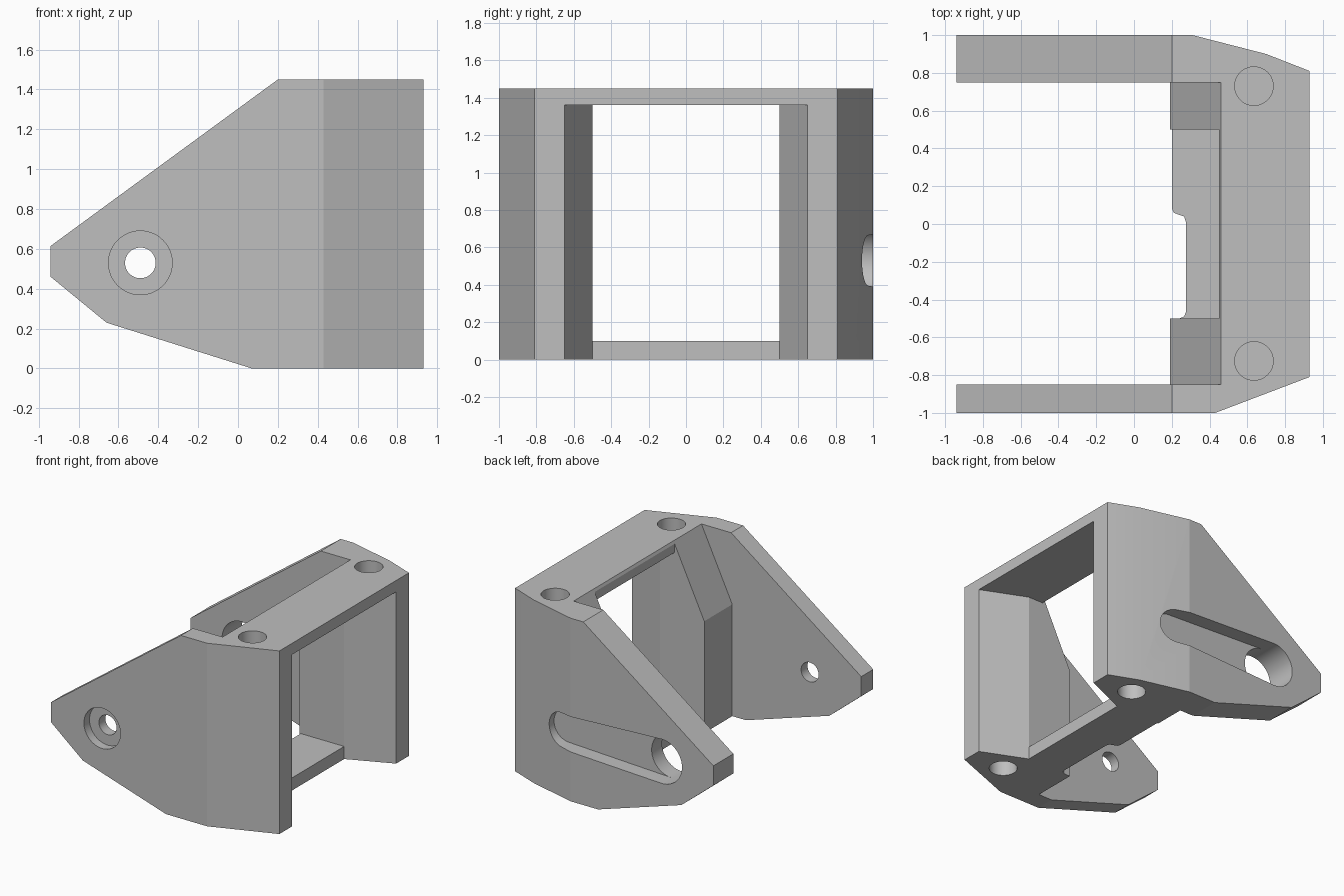
import bpy, bmesh, math
from mathutils import Vector

cube = bpy.data.objects.get("Cube")
if cube:
    bpy.data.objects.remove(cube, do_unlink=True)

grey = bpy.data.materials.new("plain grey")
grey.use_nodes = True
colour = (0.52, 0.52, 0.52, 1)
grey.diffuse_color = colour
grey.node_tree.nodes["Principled BSDF"].inputs["Base Color"].default_value = colour


def prism(name, points, axis, low, high):
    """Extrude a flat outline along z (points are x, y) or y (points are x, z)."""
    def place(a, b, h):
        return (a, b, h) if axis == "z" else (a, h, b)
    bm = bmesh.new()
    face = bm.faces.new([bm.verts.new(place(a, b, low)) for a, b in points])
    grown = bmesh.ops.extrude_face_region(bm, geom=[face])["geom"]
    moved = [v for v in grown if isinstance(v, bmesh.types.BMVert)]
    bmesh.ops.translate(bm, verts=moved, vec=Vector(place(0, 0, high - low)))
    bmesh.ops.recalc_face_normals(bm, faces=bm.faces)
    mesh = bpy.data.meshes.new(name)
    bm.to_mesh(mesh)
    bm.free()
    mesh.materials.append(grey)
    obj = bpy.data.objects.new(name, mesh)
    bpy.context.collection.objects.link(obj)
    return obj


def box(x0, x1, y0, y1):
    return [(x0, y0), (x1, y0), (x1, y1), (x0, y1)]


def arc(cx, cy, r, start=0.0, sweep=math.tau, steps=48):
    return [(cx + r * math.cos(start + sweep * i / steps),
             cy + r * math.sin(start + sweep * i / steps)) for i in range(steps)]


def combine(target, cutter, operation="DIFFERENCE"):
    cutter.hide_render = True
    mod = target.modifiers.new("cut", "BOOLEAN")
    mod.operation, mod.solver, mod.object = operation, "EXACT", cutter
    bpy.context.view_layer.objects.active = target
    bpy.ops.object.modifier_apply(modifier=mod.name)
    bpy.data.objects.remove(cutter, do_unlink=True)


def cut(points, axis, low, high):
    combine(bracket, prism("cutter", points, axis, low, high))


# Outer body: plan outline crossed with the side profile
bracket = prism("bracket_body", [(-0.94, -1), (0.43, -1), (0.93, -0.81), (0.93, 0.81),
                                 (0.7, 0.9), (0.31, 1), (-0.94, 1)], "z", 0, 1.45)
profile = [(-0.94, 0.46), (-0.66, 0.23), (0.07, 0), (0.2, -0.04), (1.2, -0.04),
           (1.2, 1.5), (0.268, 1.5), (0.2, 1.45), (-0.94, 0.615)]
combine(bracket, prism("side_profile", profile, "y", -2, 2), "INTERSECT")

# Space between the arms, leaving sloped corner gussets
cut([(-2, -1), (0.19, -1), (0.19, 0.885), (0.46, 1.45), (0.46, 2), (-2, 2)], "y", -0.85, 0.75)

# Window through the frame, flared toward the outer side
cut(box(0, 0.45, -0.5, 0.5), "z", 0.1, 2)
cut(box(0.4, 0.6, -0.5, 0.5), "z", 0.1, 1.36)
cut([(0.58, -0.5), (1, -0.68), (1, 0.68), (0.58, 0.5)], "z", -1, 1.36)

# Stepped, rounded inner edge of the floor
cut([(0, -0.5), (0.24, -0.5), (0.265, -0.49), (0.275, -0.465), (0.275, 0.01), (0.265, 0.04),
     (0.235, 0.05), (0.21, 0.06), (0.2, 0.085), (0.2, 0.5), (0, 0.5)], "z", -1, 0.2)

# Blind round sockets at both ends of each post
for y in (-0.725, 0.73):
    for low, high in ((-0.1, 0.25), (1.2, 1.6)):
        cut(arc(0.635, y, 0.102), "z", low, high)

# Pivot hole with counterbore in the right arm
px, pz = -0.49, 0.53
cut(arc(px, pz, 0.077), "y", -1.2, -0.7)
cut(arc(px, pz, 0.16), "y", -1.2, -0.93)

# Large pivot hole and tapering slot in the left arm
cut(arc(px, pz, 0.175), "y", 0.6, 1.2)
half = math.pi / 2
slot = arc(0.405, pz, 0.135, -half, math.pi, 24) + [(0.405, pz + 0.135), (px, pz + 0.175)]
slot += arc(px, pz, 0.175, half, math.pi, 24)[1:] + [(px, pz - 0.175)]
cut(slot, "y", 0.88, 1.2)

# Smooth the round walls only
bpy.ops.object.select_all(action="DESELECT")
bracket.select_set(True)
bpy.context.view_layer.objects.active = bracket
bpy.ops.object.shade_smooth_by_angle(angle=math.radians(10))
